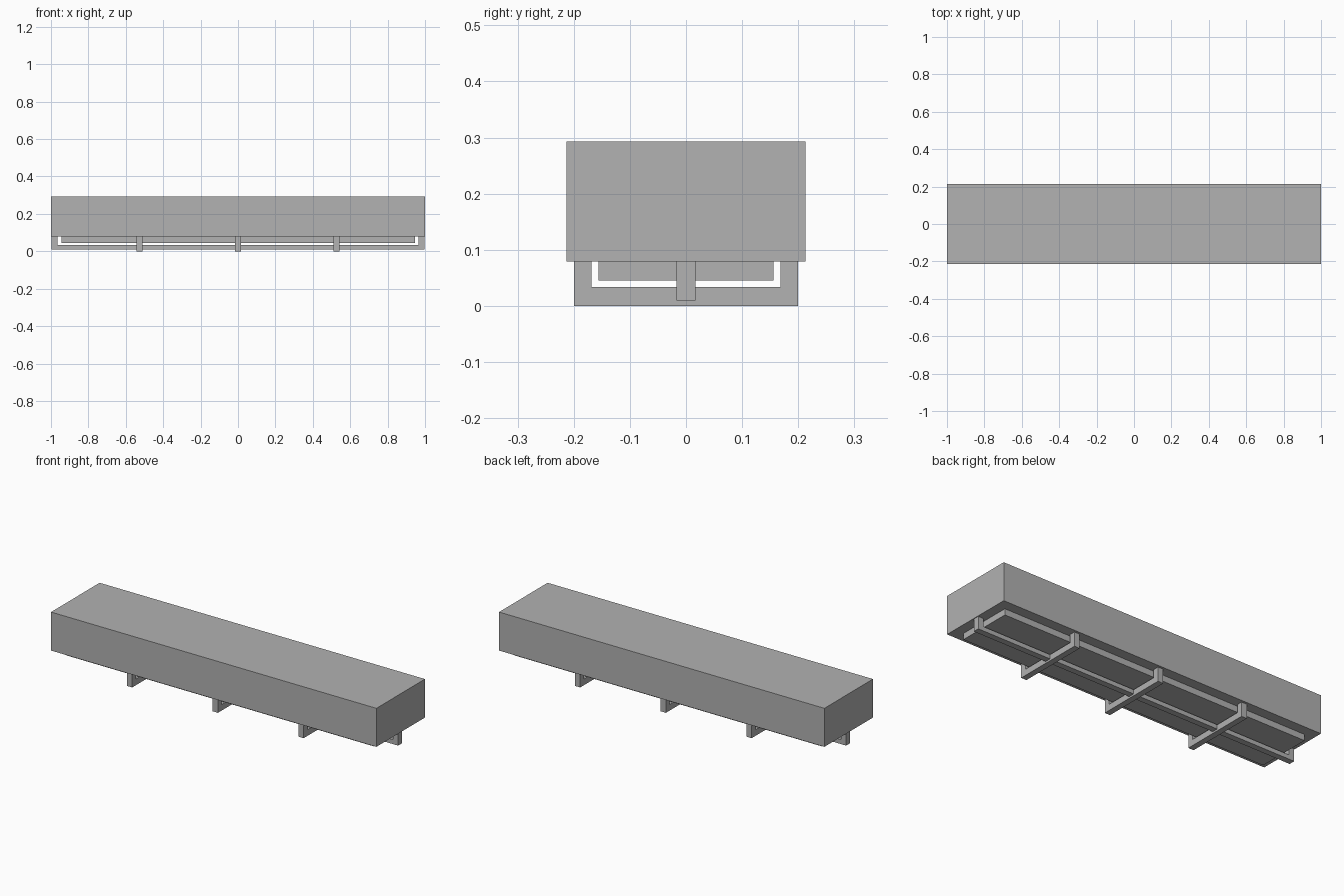
import bpy
import bmesh
from math import pi
from mathutils import Matrix

cube = bpy.data.objects.get("Cube")
if cube:
    bpy.data.objects.remove(cube, do_unlink=True)

GREY = (0.445, 0.445, 0.445, 1)
grey = bpy.data.materials.new("mid grey")
grey.use_nodes = True
grey.diffuse_color = GREY
grey.node_tree.nodes["Principled BSDF"].inputs["Base Color"].default_value = GREY

BODY_BASE = 0.079   # underside of the main body
BAR_TOP = 0.034     # upper face of the bracket bars


def finish(name, bm):
    bmesh.ops.recalc_face_normals(bm, faces=bm.faces)
    mesh = bpy.data.meshes.new(name)
    bm.to_mesh(mesh)
    bm.free()
    mesh.materials.append(grey)
    obj = bpy.data.objects.new(name, mesh)
    bpy.context.collection.objects.link(obj)
    return obj


def box(name, half_x, half_y, low, high):
    bm = bmesh.new()
    bmesh.ops.create_cube(bm, size=2)
    bmesh.ops.scale(bm, vec=(half_x, half_y, (high - low) / 2), verts=bm.verts)
    bmesh.ops.translate(bm, vec=(0, 0, (high + low) / 2), verts=bm.verts)
    return finish(name, bm)


def bracket(name, outer, inner, low, width, turn=0, x=0):
    """U-shaped bracket running along x, optionally turned about z."""
    bm = bmesh.new()
    half = [(outer, low), (outer, BODY_BASE), (inner, BODY_BASE), (inner, BAR_TOP)]
    profile = half + [(-px, pz) for px, pz in reversed(half)]
    face = bm.faces.new([bm.verts.new((px, -width / 2, pz)) for px, pz in profile])
    side = bmesh.ops.extrude_face_region(bm, geom=[face])["geom"]
    moved = [v for v in side if isinstance(v, bmesh.types.BMVert)]
    bmesh.ops.translate(bm, vec=(0, width, 0), verts=moved)
    bm.transform(Matrix.Translation((x, 0, 0)) @ Matrix.Rotation(turn, 4, "Z"))
    return finish(name, bm)


# Main body and the smaller plinth beneath it
box("main_body", 1.0, 0.213, BODY_BASE, 0.293)
box("lower_plinth", 0.945, 0.156, 0.045, BODY_BASE)

# One long bracket and three cross brackets
bracket("long_bracket", 0.996, 0.964, 0.01, 0.034)
for label, x in (("right", -0.527), ("middle", 0), ("left", 0.527)):
    bracket("cross_bracket_" + label, 0.2, 0.168, 0, 0.033, pi / 2, x)
